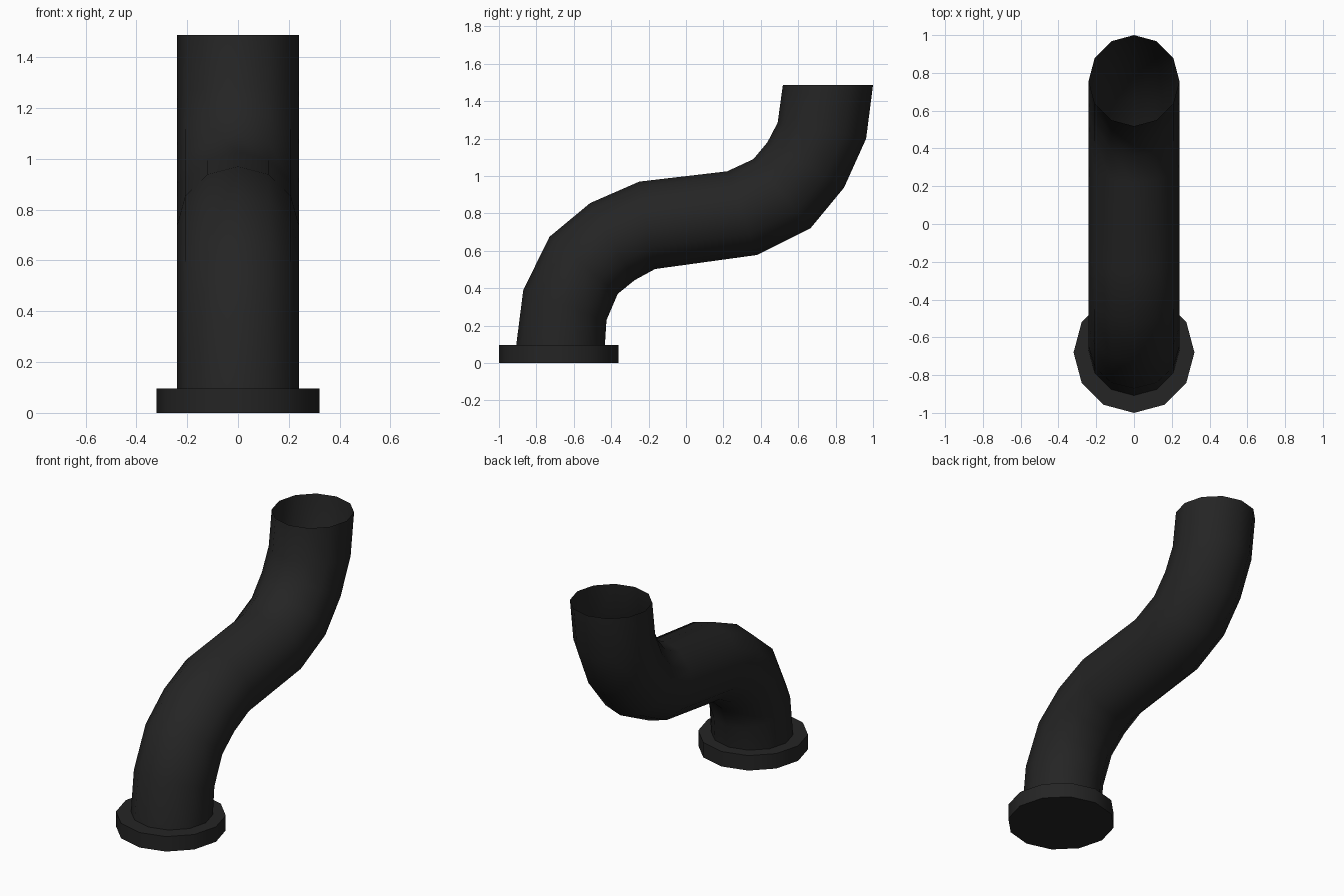
import bpy, bmesh, math
from mathutils import Vector

if "Cube" in bpy.data.objects:
    bpy.data.objects.remove(bpy.data.objects["Cube"])

SIDES = 12

mat = bpy.data.materials.new("dark grey")
mat.diffuse_color = (0.018, 0.018, 0.018, 1)
mat.use_nodes = True
mat.node_tree.nodes["Principled BSDF"].inputs["Base Color"].default_value = mat.diffuse_color


def finish(name, bm):
    bmesh.ops.recalc_face_normals(bm, faces=bm.faces)
    mesh = bpy.data.meshes.new(name)
    bm.to_mesh(mesh)
    bm.free()
    mesh.materials.append(mat)
    obj = bpy.data.objects.new(name, mesh)
    bpy.context.collection.objects.link(obj)
    bpy.ops.object.select_all(action='DESELECT')
    obj.select_set(True)
    bpy.context.view_layer.objects.active = obj
    bpy.ops.object.shade_smooth_by_angle(angle=math.radians(40))
    return obj


def loft(name, rings, half_width, cap=False):
    """Skin round rings, each given by its two ends (y, z) in the side view."""
    bm = bmesh.new()
    loops = []
    for (y0, z0), (y1, z1) in rings:
        centre = Vector((0, (y0 + y1) / 2, (z0 + z1) / 2))
        arm = Vector((0, (y1 - y0) / 2, (z1 - z0) / 2))
        loop = []
        for i in range(SIDES):
            a = 2 * math.pi * i / SIDES
            loop.append(bm.verts.new(
                centre + arm * math.cos(a) + Vector((half_width * math.sin(a), 0, 0))))
        loops.append(loop)
    for a, b in zip(loops, loops[1:]):
        for i in range(SIDES):
            j = (i + 1) % SIDES
            bm.faces.new((a[i], a[j], b[j], b[i]))
    if cap:
        bm.faces.new(loops[0])
        bm.faces.new(loops[-1])
    return finish(name, bm)


# S-shaped pipe, thin walled and open at the top
loft("bent_pipe", [
    ((-0.92, 0.0), (-0.44, 0.0)),
    ((-0.87, 0.39), (-0.425, 0.23)),
    ((-0.73, 0.675), (-0.365, 0.37)),
    ((-0.513, 0.855), (-0.275, 0.443)),
    ((-0.25, 0.97), (-0.165, 0.503)),
    ((0.22, 1.025), (0.38, 0.578)),
    ((0.36, 1.09), (0.665, 0.72)),
    ((0.435, 1.18), (0.845, 0.938)),
    ((0.49, 1.285), (0.963, 1.20)),
    ((0.518, 1.487), (1.0, 1.487)),
], 0.24)

# Round flange at the foot
loft("base_flange", [((-1.0, 0), (-0.36, 0)), ((-1.0, 0.096), (-0.36, 0.096))],
     0.32, cap=True)
